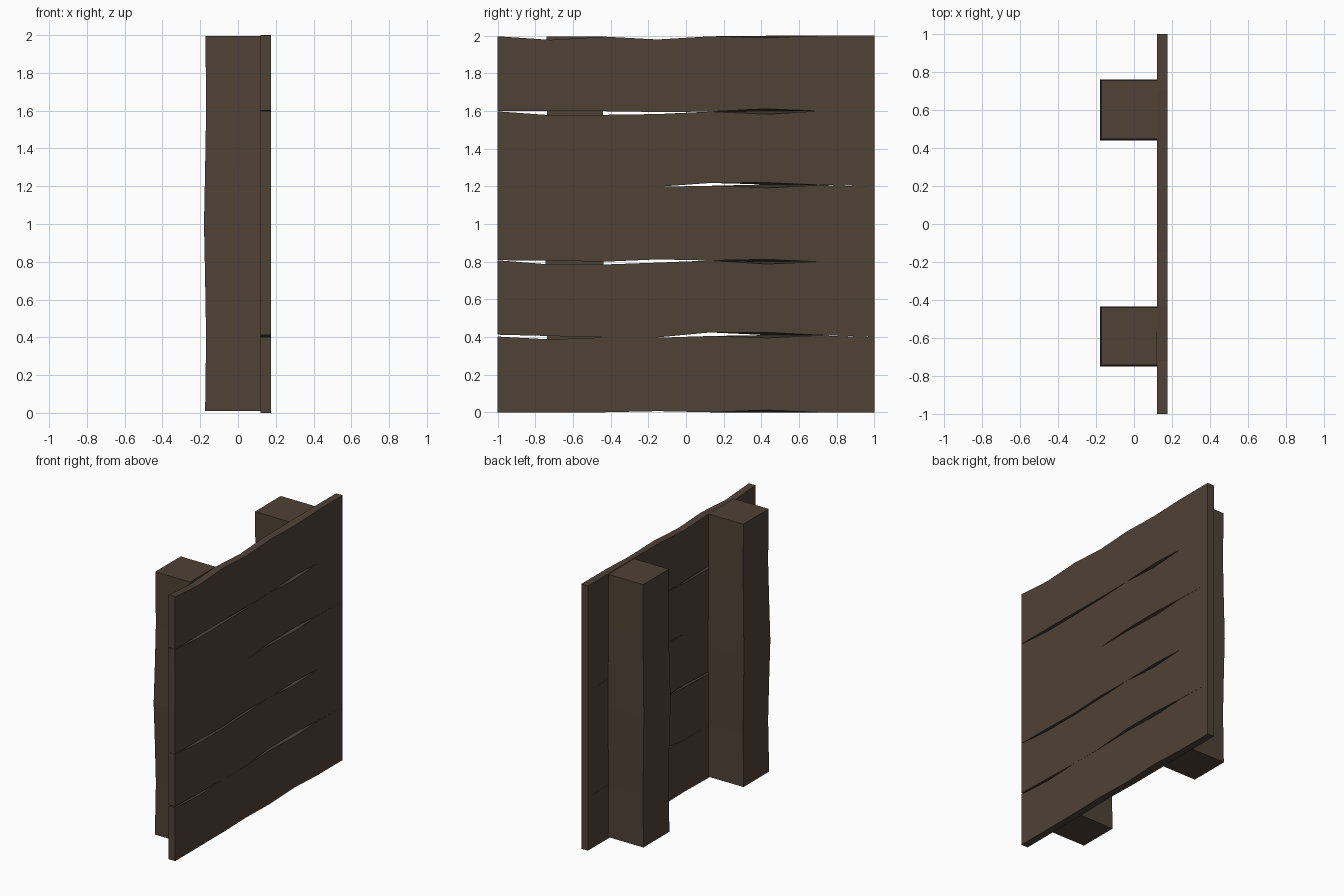
import bpy
import bmesh

if "Cube" in bpy.data.objects:
    bpy.data.objects.remove(bpy.data.objects["Cube"], do_unlink=True)

wood = bpy.data.materials.new("dark_brown_wood")
wood.use_nodes = True
brown = (0.08, 0.054, 0.037, 1)
wood.diffuse_color = brown
bsdf = wood.node_tree.nodes["Principled BSDF"]
bsdf.inputs["Base Color"].default_value = brown
bsdf.inputs["Roughness"].default_value = 0.9


def loft(name, rings):
    """Join four-cornered rings into a closed, flat-shaded beam."""
    bm = bmesh.new()
    loops = [[bm.verts.new(p) for p in ring] for ring in rings]
    for a, b in zip(loops, loops[1:]):
        for i in range(4):
            j = (i + 1) % 4
            bm.faces.new((a[i], a[j], b[j], b[i]))
    bm.faces.new(loops[0])
    bm.faces.new(loops[-1])
    bmesh.ops.recalc_face_normals(bm, faces=bm.faces)
    mesh = bpy.data.meshes.new(name)
    bm.to_mesh(mesh)
    bm.free()
    mesh.materials.append(wood)
    obj = bpy.data.objects.new(name, mesh)
    bpy.context.collection.objects.link(obj)
    return obj


# Worn plank edges, in hundredths, at stations along the plank:
# (lower edge of the plank above, upper edge of the plank below)
STATIONS = (-1, -0.72, -0.43, -0.15, 0.13, 0.43, 0.7, 1)
SPLIT = 5      # here only the outer face is worn; the inner side stays closed
JOINTS = (
    ((0, 0, 0, 0.6, 0, 1.2, 0, 0), None),
    ((1.2, 0.5, -0.2, -0.2, 2.4, 2.5, 1, 0), (0.2, -1.3, -0.2, -0.4, 0.5, -0.5, 0.8, 0)),
    ((0.8, 0.5, 0, 1.2, 0.6, 1.2, 0, 0), (0.7, -1.5, -1.5, -0.5, 0.6, -1.3, 0, 0)),
    ((0, 0, 0, -0.2, 1.8, 2, 0.8, 0), (0, 0, 0, -0.2, 0.3, -0.8, 0.6, 0)),
    ((0, 0, -0.1, -0.5, -0.3, 1.2, 0, 0), (-0.2, -2.2, -2, -1.6, -0.3, -1.7, 0, 0)),
    (None, (-0.3, -2.2, -0.5, -2, -0.3, -1, 0, 0)),
)
PITCH = 0.4
INNER, OUTER = 0.12, 0.175

# Planks
for k in range(5):
    low, high = JOINTS[k][0], JOINTS[k + 1][1]
    rings = []
    for i, y in enumerate(STATIONS):
        z0, z1 = k * PITCH + low[i] / 100, (k + 1) * PITCH + high[i] / 100
        b0, b1 = z0, z1
        if i == SPLIT:
            b0 = k * PITCH + (0.01 if k in (1, 3) else 0)
            b1 = (k + 1) * PITCH + (0.01 if k in (0, 2) else 0)
        rings.append([(INNER, y, b0), (OUTER, y, z0), (OUTER, y, z1), (INNER, y, b1)])
    loft(f"plank_{k + 1}", rings)

# Posts, slightly bowed along their height: (height, wear)
BOW = ((0.01, 0.006), (0.4, 0.011), (0.7, 0.006), (1, 0), (1.3, 0.006), (1.6, 0.011), (1.995, 0.008))
for name, y0, y1 in (("front_post", -0.75, -0.435), ("back_post", 0.44, 0.76)):
    loft(name, [[(-0.18 + w, y0 + w, z), (INNER, y0 + w, z),
                 (INNER, y1 - w / 2, z), (-0.18 + w, y1 - w / 2, z)] for z, w in BOW])
